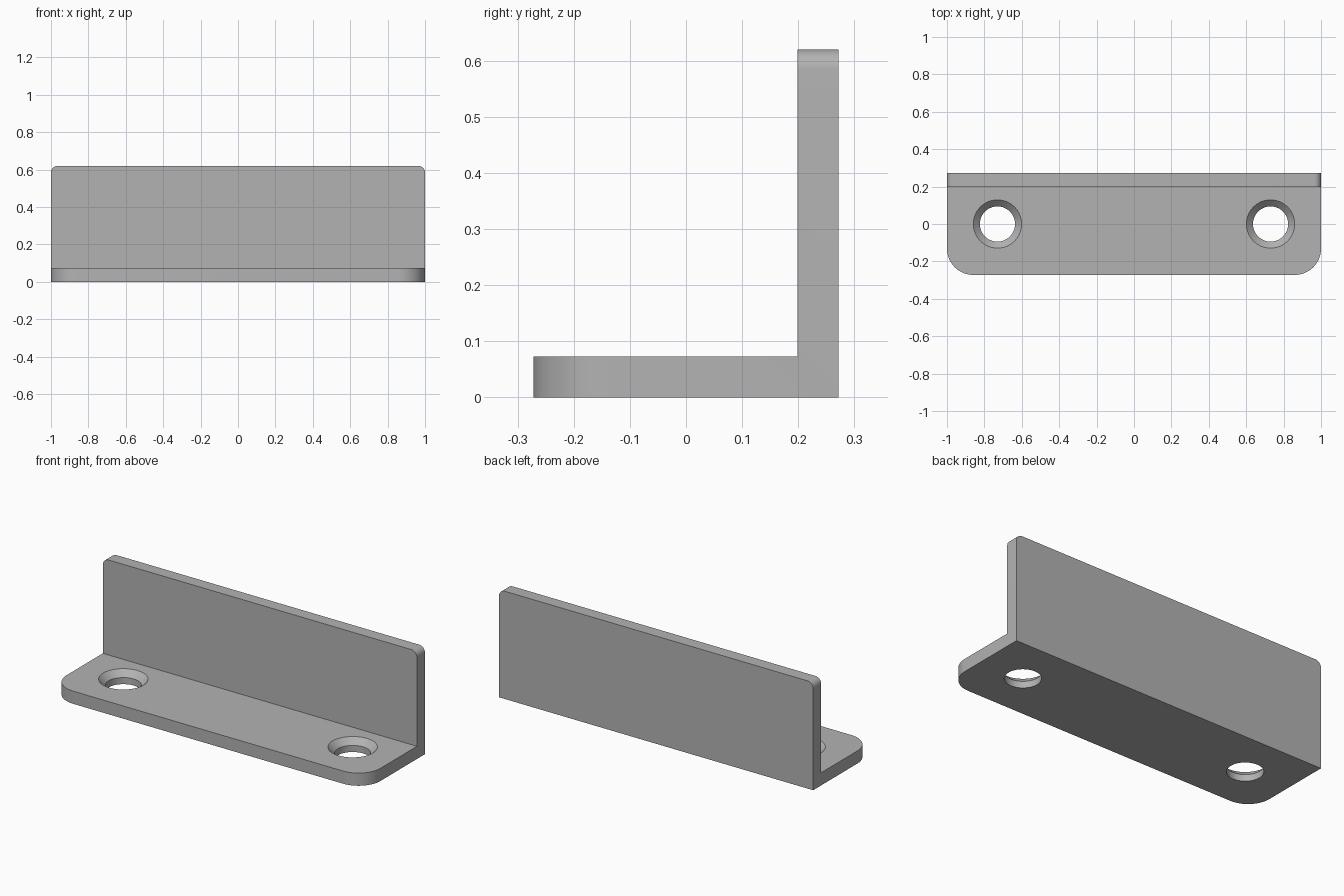
import bpy, bmesh, math

if "Cube" in bpy.data.objects:
    bpy.data.objects.remove(bpy.data.objects["Cube"])

L, D, H, T = 1.0, 0.272, 0.62, 0.073   # half length, half depth, height, thickness

metal = bpy.data.materials.new("grey_metal")
metal.diffuse_color = (0.45, 0.45, 0.45, 1)
metal.use_nodes = True
metal.node_tree.nodes["Principled BSDF"].inputs["Base Color"].default_value = metal.diffuse_color


def make_object(name, bm):
    bmesh.ops.recalc_face_normals(bm, faces=bm.faces[:])
    mesh = bpy.data.meshes.new(name)
    bm.to_mesh(mesh)
    bm.free()
    mesh.materials.append(metal)
    obj = bpy.data.objects.new(name, mesh)
    bpy.context.collection.objects.link(obj)
    return obj


def round_edges(bm, radius, segments, rule):
    edges = [e for e in bm.edges if all(rule(v.co) for v in e.verts)]
    bmesh.ops.bevel(bm, geom=edges, offset=radius, segments=segments,
                    profile=0.5, affect='EDGES')


# L-shaped bracket: side profile (y, z) extruded along x
profile = [(-D, 0), (D, 0), (D, H), (D - T, H), (D - T, T), (-D, T)]
bm = bmesh.new()
face = bm.faces.new([bm.verts.new((-L, y, z)) for y, z in profile])
ext = bmesh.ops.extrude_face_region(bm, geom=[face])
for v in ext["geom"]:
    if isinstance(v, bmesh.types.BMVert):
        v.co.x = L

# Rounded front corners of the base and top corners of the wall
for s in (-1, 1):
    round_edges(bm, 0.14, 16, lambda c: c.x * s > L - 1e-4 and c.y < -D + 1e-4)
    round_edges(bm, 0.036, 10, lambda c: c.x * s > L - 1e-4 and c.z > H - 1e-4)
bracket = make_object("angle_bracket", bm)

# Countersunk screw holes: 45 degree cone above a straight bore
bore, sink, cone, over = 0.094, 0.129, 0.035, 0.02
rings = [(bore, -over), (bore, T - cone), (sink + over, T + over)]
N = 64
for side, x in (("left", -0.73), ("right", 0.73)):
    bm = bmesh.new()
    loops = [[bm.verts.new((x + r * math.cos(2 * math.pi * i / N),
                            r * math.sin(2 * math.pi * i / N), z))
              for i in range(N)] for r, z in rings]
    for a, b in zip(loops, loops[1:]):
        for i in range(N):
            j = (i + 1) % N
            bm.faces.new((a[i], a[j], b[j], b[i]))
    bm.faces.new(loops[0][::-1])
    bm.faces.new(loops[-1])
    cutter = make_object(side + "_hole_cutter", bm)
    cutter.hide_render = True
    mod = bracket.modifiers.new(side + "_hole", 'BOOLEAN')
    mod.operation, mod.solver, mod.object = 'DIFFERENCE', 'EXACT', cutter
    bpy.context.view_layer.objects.active = bracket
    bpy.ops.object.modifier_apply(modifier=mod.name)
    bpy.data.objects.remove(cutter)

# Smooth rounded surfaces, crisp edges
bpy.ops.object.select_all(action='DESELECT')
bracket.select_set(True)
bpy.context.view_layer.objects.active = bracket
bpy.ops.object.shade_smooth_by_angle(angle=math.radians(30))
